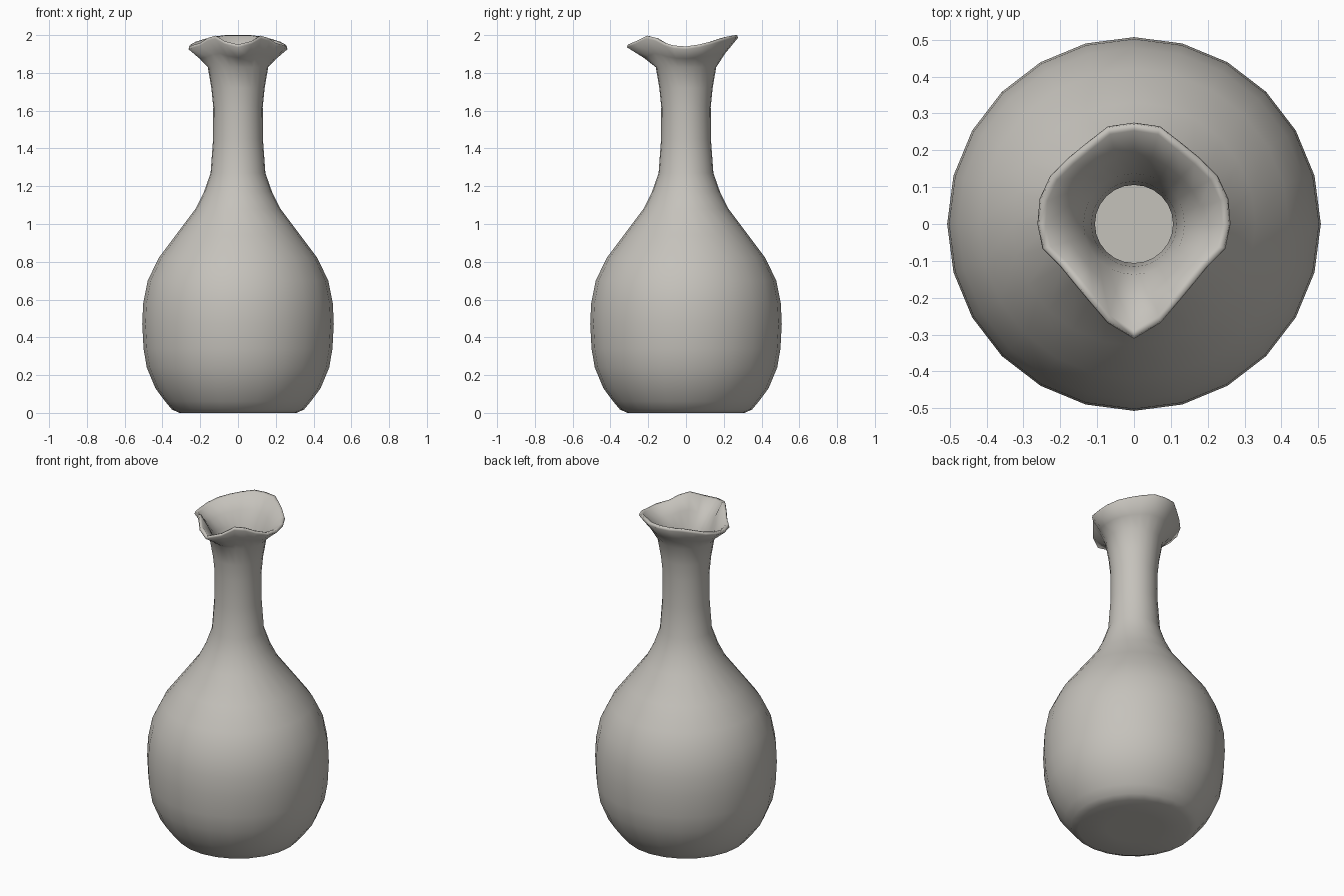
import bpy, bmesh, math

if "Cube" in bpy.data.objects:
    bpy.data.objects.remove(bpy.data.objects["Cube"])

SEGMENTS = 24

# Half outline of the pinched lip, every 15 degrees from back to front: (radius, height)
LIP = [(.275, 2.0), (.274, 2.0), (.255, 1.992), (.253, 1.98), (.262, 1.965),
       (.265, 1.95), (.262, 1.94), (.257, 1.945), (.231, 1.96), (.229, 1.985),
       (.243, 1.997), (.278, 1.968), (.312, 1.95)]

# Round sections of the outside (base to neck) and inside (neck to floor)
OUTER = [(.16, 0), (.31, 0), (.35, .018), (.385, .06), (.437, .13), (.483, .24), (.5, .34),
         (.507, .47), (.502, .58), (.478, .7), (.42, .82), (.33, .94), (.225, 1.08),
         (.18, 1.17), (.145, 1.27), (.132, 1.45), (.131, 1.62), (.141, 1.72), (.16, 1.83)]
INNER = [(.137, 1.83), (.116, 1.72), (.106, 1.62), (.107, 1.45), (.12, 1.27),
         (.2, 1.08), (.305, .94), (.395, .82), (.453, .7), (.482, .47),
         (.458, .24), (.36, .06), (.29, .03), (.15, .03)]

bm = bmesh.new()


def ring(radius_height):
    """Add a ring of vertices; radius_height(step) gives radius and height."""
    verts = []
    for i in range(SEGMENTS):
        a = 2 * math.pi * i / SEGMENTS
        r, z = radius_height(min(i, SEGMENTS - i))
        verts.append(bm.verts.new((r * math.sin(a), r * math.cos(a), z)))
    return verts


def round_ring(r, z):
    return ring(lambda k: (r, z))


def flare_ring(base, t, inset, drop):
    """Ring part way from the round neck to the wavy lip."""
    def section(k):
        r, z = LIP[k]
        return (base[0] + (r - inset - base[0]) * t,
                base[1] + (z - drop - base[1]) * t ** .85)
    return ring(section)


# Body outside, flared lip, then hollow inside
rings = [round_ring(*p) for p in OUTER]
rings.append(flare_ring(OUTER[-1], .42, 0, .015))
rings.append(flare_ring(OUTER[-1], 1, 0, .015))
rings.append(flare_ring(OUTER[-1], 1, .004, 0))
rings.append(flare_ring(INNER[0], 1, .022, .003))
rings.append(flare_ring(INNER[0], .45, .022, .003))
rings += [round_ring(*p) for p in INNER]

for low, high in zip(rings, rings[1:]):
    for i in range(SEGMENTS):
        j = (i + 1) % SEGMENTS
        bm.faces.new((low[i], low[j], high[j], high[i]))

# Base and inner floor
bm.faces.new(rings[0])
bm.faces.new(rings[-1])
bmesh.ops.recalc_face_normals(bm, faces=bm.faces)
for face in bm.faces:
    face.smooth = True

mesh = bpy.data.meshes.new("vase")
bm.to_mesh(mesh)
bm.free()

clay = bpy.data.materials.new("warm grey clay")
clay.diffuse_color = (.56, .54, .50, 1)
clay.use_nodes = True
clay.node_tree.nodes["Principled BSDF"].inputs["Base Color"].default_value = clay.diffuse_color
mesh.materials.append(clay)
vase = bpy.data.objects.new("vase", mesh)
bpy.context.collection.objects.link(vase)
